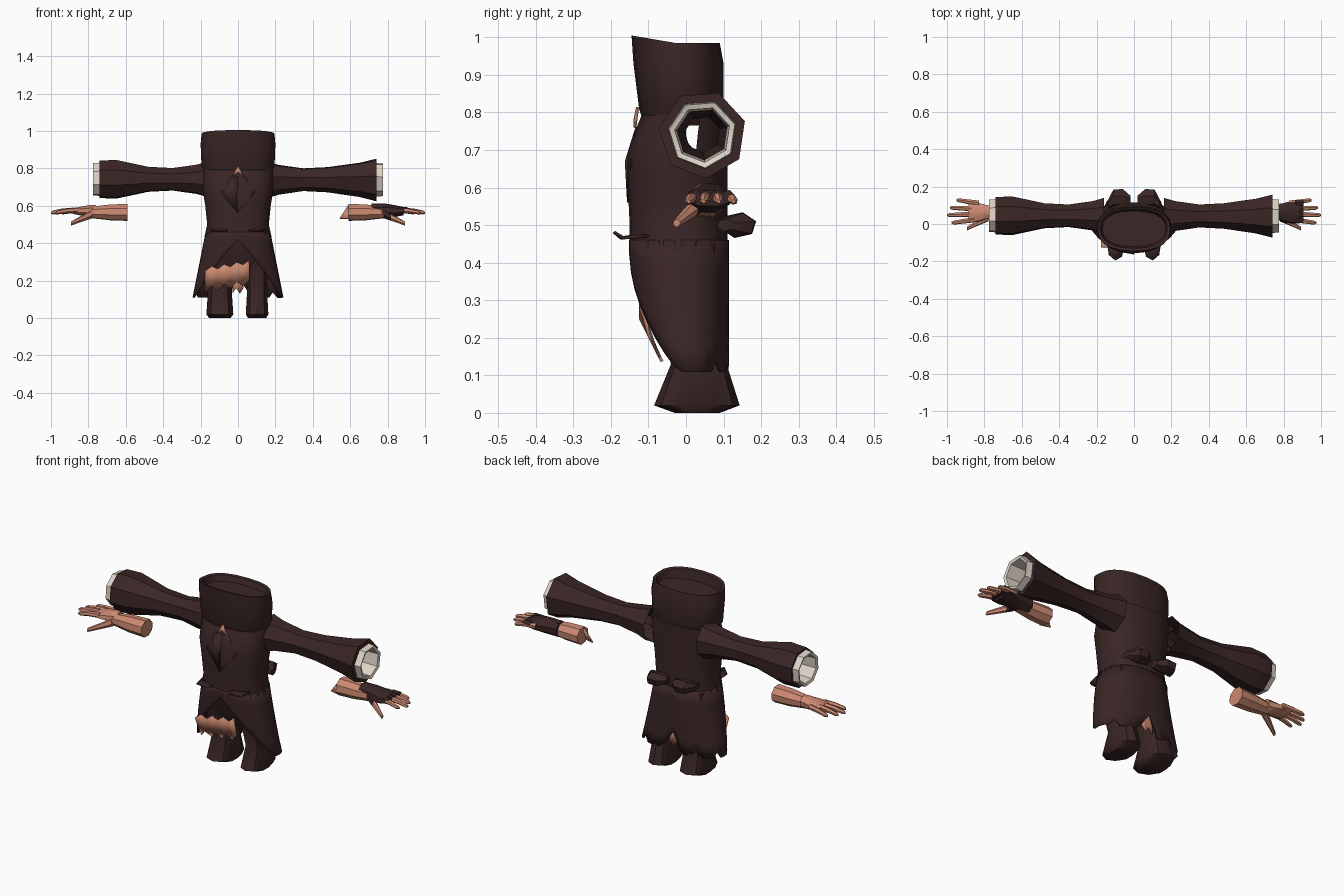
import bpy, bmesh, math
from math import sin, cos, pi, copysign

if "Cube" in bpy.data.objects:
    bpy.data.objects.remove(bpy.data.objects["Cube"])


def material(name, red, green, blue):
    mat = bpy.data.materials.new(name)
    mat.use_nodes = True
    mat.diffuse_color = (red, green, blue, 1)
    shader = mat.node_tree.nodes["Principled BSDF"]
    shader.inputs["Base Color"].default_value = mat.diffuse_color
    return mat


CLOTH, SKIN, LINING = range(3)
MATERIALS = [material("dark brown cloth", 0.043, 0.019, 0.019),
             material("skin", 0.6, 0.25, 0.165),
             material("pale lining", 0.74, 0.66, 0.58)]


def finish(name, bm, thickness=0):
    bmesh.ops.recalc_face_normals(bm, faces=bm.faces)
    mesh = bpy.data.meshes.new(name)
    bm.to_mesh(mesh)
    bm.free()
    for mat in MATERIALS:
        mesh.materials.append(mat)
    part = bpy.data.objects.new(name, mesh)
    bpy.context.collection.objects.link(part)
    if thickness:
        shell = part.modifiers.new("thickness", "SOLIDIFY")
        shell.thickness = thickness
    bpy.ops.object.select_all(action="DESELECT")
    part.select_set(True)
    bpy.context.view_layer.objects.active = part
    bpy.ops.object.shade_smooth_by_angle(angle=math.radians(40))


def loft(name, rings, colour=CLOTH, capped=True, band_colour=None, hole=None, thickness=0):
    """Skin closed rings; band_colour paints by band, hole removes faces by centre."""
    bm = bmesh.new()
    rows = [[bm.verts.new(point) for point in ring] for ring in rings]
    for band, (low, high) in enumerate(zip(rows, rows[1:])):
        for j in range(len(low)):
            face = bm.faces.new((low[j - 1], low[j], high[j], high[j - 1]))
            face.material_index = band_colour(band) if band_colour else colour
    if capped:
        for row in (rows[0], rows[-1]):
            bm.faces.new(row).material_index = colour
    if hole:
        gone = [face for face in bm.faces if hole(face.calc_center_median())]
        bmesh.ops.delete(bm, geom=gone, context="FACES")
    finish(name, bm, thickness)


def oval(z, half_width, front, back, centre=0, sides=20, tilt=0):
    """Rounded-box ring in a horizontal plane, starting at the front."""
    middle, depth = (front + back) / 2, (back - front) / 2
    ring = []
    for j in range(sides):
        angle = 2 * pi * j / sides
        across, ahead = [copysign(abs(v) ** 0.85, v) for v in (sin(angle), cos(angle))]
        ring.append((centre + half_width * across, middle - depth * ahead,
                     z + tilt * max(0, ahead)))
    return ring


def tube(name, stations, sides=8, **options):
    """Tube along x; each station is x, y, z, half depth, half height."""
    angles = [2 * pi * j / sides + 0.3 for j in range(sides)]
    loft(name, [[(x, y + deep * cos(a), z + high * sin(a)) for a in angles]
                for x, y, z, deep, high in stations], **options)


def plate(name, points, colour=CLOTH):
    bm = bmesh.new()
    bm.faces.new([bm.verts.new(point) for point in points]).material_index = colour
    bmesh.ops.triangulate(bm, faces=bm.faces)
    finish(name, bm, thickness=0.008)


# Coat torso, open inside the sleeve roots
torso = ((0.43, 0.18, -0.15), (0.5, 0.165, -0.15), (0.6, 0.175, -0.155),
         (0.69, 0.19, -0.155), (0.74, 0.19, -0.14), (0.8, 0.19, -0.115))
loft("coat_torso", [oval(z, width, front, 0.11) for z, width, front in torso],
     hole=lambda c: abs(c.x) > 0.175 and c.z > 0.69 and -0.03 < c.y < 0.1)

# Tall collar with a sunken top, higher at the front
loft("collar", [oval(0.765, 0.165, -0.11, 0.085), oval(0.81, 0.195, -0.125, 0.1),
                oval(0.93, 0.2, -0.14, 0.1), oval(0.985, 0.195, -0.145, 0.09, tilt=0.02),
                oval(0.98, 0.18, -0.13, 0.08, tilt=0.02), oval(0.95, 0.17, -0.12, 0.07)])

# Lapel panel and the tip of a face showing under the collar
for side, s in (("right", -1), ("left", 1)):
    plate(side + "_lapel", [(0, -0.135, 0.76), (s * 0.04, -0.135, 0.76),
                            (s * 0.09, -0.147, 0.67), (0, -0.157, 0.56), (0, -0.163, 0.67)])
plate("face_tip", [(-0.03, -0.14, 0.76), (0, -0.14, 0.78), (0.03, -0.14, 0.76), (0, -0.133, 0.815)],
      SKIN)

# Coat skirt: the hem sweeps up at the front and is torn at the back
COLUMNS, WAIST = 36, 0.46


def skirt_ring(z):
    drop = WAIST - z
    return oval(z, 0.173 + drop / 5, drop * drop / 2 - 0.152, 0.115, sides=COLUMNS)


def hem(column):
    from_front = min(column, COLUMNS - column) / COLUMNS
    if from_front == 0.5:
        return 0.22
    ragged = 0.03 if from_front > 0.3 and column % 4 == 1 else 0
    return 0.11 + ragged + 0.31 * max(0, 1 - from_front * 4.8) ** 1.15


STEPS = 5
loft("coat_skirt", [[skirt_ring(WAIST + (hem(j) - WAIST) * step / STEPS)[j]
                     for j in range(COLUMNS)] for step in range(STEPS + 1)],
     capped=False, thickness=0.008)

# Trousers, flared at the ankles
for side, centre, width in (("right", -0.097, 0.075), ("left", 0.102, 0.063)):
    leg = ((0, 0.8, -0.03, 0.09), (0.02, 1, -0.085, 0.143), (0.13, 0.9, -0.04, 0.108),
           (0.28, 0.95, -0.085, 0.1), (0.45, 1, -0.11, 0.09))
    loft(side + "_trouser_leg", [oval(z, width * scale, front, back, centre, sides=10)
                                 for z, scale, front, back in leg])
loft("trouser_seat", [oval(0.24, 0.1, -0.06, 0.07), oval(0.32, 0.15, -0.105, 0.095),
                      oval(WAIST, 0.155, -0.13, 0.09)])


# Torn patches, zigzag along the top and bottom edges
def torn_patch(name, left, right, top, bottom, slope, depth, teeth):
    def edge(base, size):
        return [(left + (right - left) * i / teeth, base + slope * i / teeth + size * (i % 2))
                for i in range(teeth + 1)]
    outline = edge(top, 0.02) + edge(bottom, 0.03)[::-1]
    plate(name, [(x, depth(z), z) for x, z in outline], SKIN)


torn_patch("front_torn_patch", -0.175, 0.06, 0.25, 0.135, 0.04,
           lambda z: max(0, 0.25 - z) / 2 - 0.125, teeth=7)
torn_patch("back_torn_patch", -0.03, 0.03, 0.22, 0.13, 0, lambda z: 0.1, teeth=3)

# Pocket flaps in front, belt bow behind
for side, s in (("right", -1), ("left", 1)):
    plate(side + "_pocket_flap", [(s * x, y, z) for x, y, z in (
        (0.055, -0.14, 0.475), (0.065, -0.175, 0.47), (0.1, -0.19, 0.485),
        (0.135, -0.165, 0.47), (0.145, -0.1, 0.475))])
    bow = ((0.02, 0.125, 0.02), (0.06, 0.14, 0.035), (0.11, 0.14, 0.033), (0.14, 0.105, 0.017))
    tube(side + "_belt_bow", [(s * x, y, 0.5, r * 1.4, r) for x, y, r in bow], sides=6)

# Sleeves: outer cloth, pale cuff, then the inside of the sleeve
for side, s, bulge, flare, sides in (("right", -1, 0.108, 0.105, 8), ("left", 1, 0.095, 0.118, 7)):
    outer = [(0.16, 0.1), (0.22, 0.082), (0.35, 0.063), (0.48, 0.07),
             (0.65, bulge), (0.74, flare)]
    inner = [(0.74, 0.093), (0.775, 0.09), (0.77, 0.075), (0.67, 0.07), (0.2, 0.048)]
    tube(side + "_sleeve", [(s * x, 0.044, 0.742, r, r) for x, r in outer + inner], sides,
         capped=False, band_colour=lambda band: LINING if 6 <= band < 9 else CLOTH)

# Forearms and hands; the left one wears a fingerless glove
for side, s, palm_colour, wrist in (("right", -1, SKIN, 0.76), ("left", 1, CLOTH, 0.715)):
    gloved = palm_colour == CLOTH
    puff = 0.008 if gloved else 0
    tube(side + "_forearm", [(s * x, 0.053, 0.565, r, r * 0.93) for x, r in (
        (0.59, 0.051), (0.68, 0.048), (0.78, 0.035))], colour=SKIN)
    tube(side + "_palm", [(s * x, 0.063, 0.572, deep + puff, high + puff) for x, deep, high in (
        (wrist, 0.036, 0.034), (0.79, 0.04, 0.034), (0.84, 0.055, 0.025), (0.885, 0.055, 0.015))],
        colour=palm_colour)
    for i, tip in enumerate((0.975, 1, 0.985, 0.95)):
        y, spread = 0.022 + 0.03 * i, (i - 1.5) / 100
        tube(f"{side}_finger_{i}", [(s * (tip - back), y + spread * fan, z, r, r) for back, fan, z, r in (
            (0.12, 0, 0.577, 0.014), (0.06, 0.5, 0.573, 0.013),
            (0.012, 1, 0.565, 0.011), (0, 1, 0.563, 0.005))], sides=6, colour=SKIN)
        if gloved:
            tube(f"{side}_glove_finger_{i}", [(x, y, 0.576, 0.018, 0.018) for x in (0.86, 0.905)],
                 sides=6)
    thumb = [(s * (0.78 + 0.038 * k), 0.035 - 0.02 * k, 0.556 - 0.017 * k,
              0.022 - 0.004 * k, 0.023 - 0.004 * k) for k in range(4)]
    tube(side + "_thumb", thumb, sides=6, colour=SKIN,
         band_colour=lambda band: palm_colour if band == 0 else SKIN)

# Ragged end of the left forearm
plate("left_forearm_rag", [(0.6, 0.02, 0.53), (0.545, 0.035, 0.53), (0.59, 0.05, 0.6)], SKIN)
